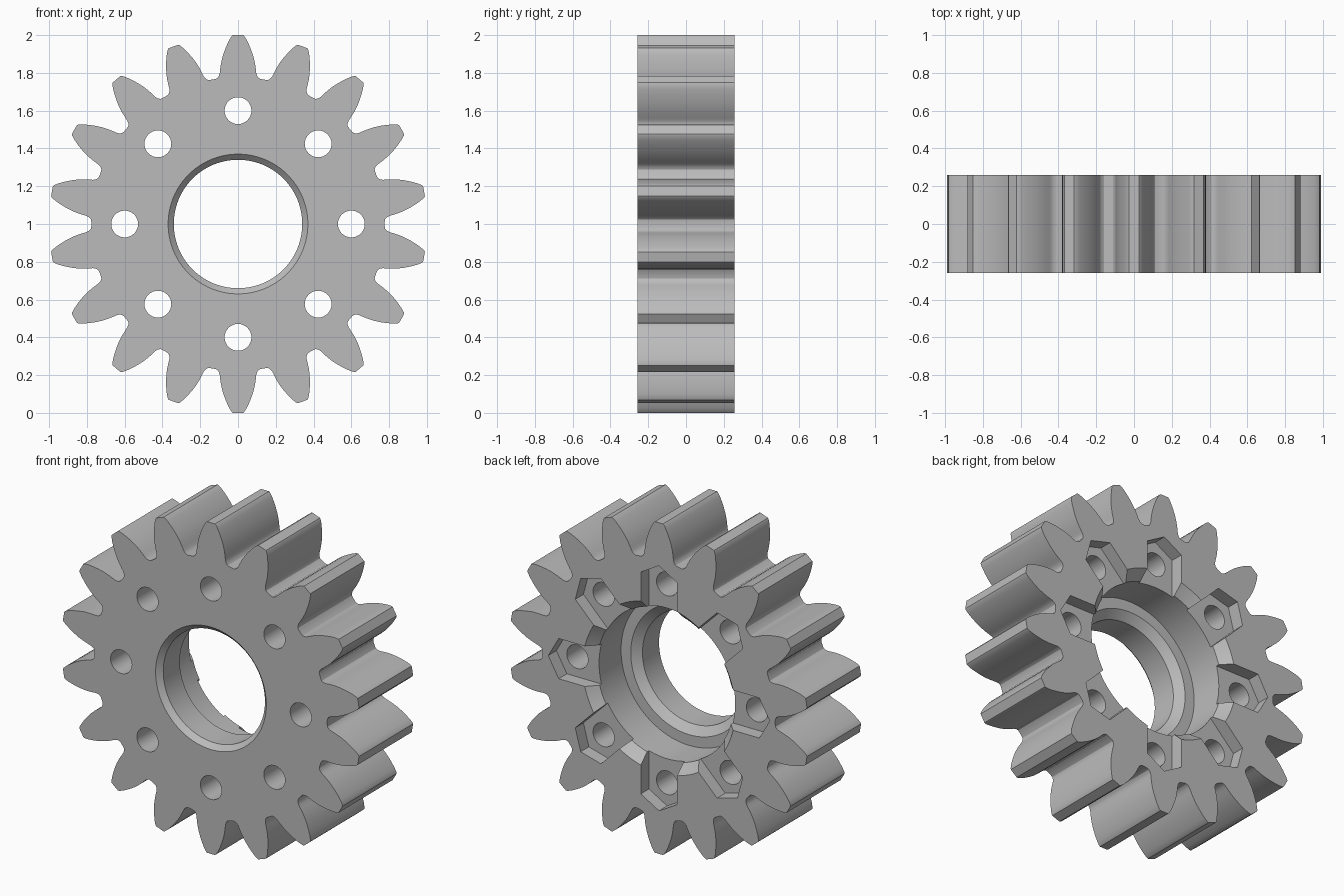
import bpy
import bmesh
import math

cube = bpy.data.objects.get("Cube")
if cube:
    bpy.data.objects.remove(cube, do_unlink=True)

TEETH, HOLES = 18, 8
HALF = 0.258                      # half thickness of the gear
HOLE_RING, HOLE_R = 0.6, 0.071
NUT_R, NUT_FLOOR = 0.14, 0.18

steel = bpy.data.materials.new("grey")
steel.use_nodes = True
GREY = (0.5, 0.5, 0.5, 1)
steel.diffuse_color = GREY
steel.node_tree.nodes["Principled BSDF"].inputs["Base Color"].default_value = GREY


def turn(p, a):
    """Rotate a point (across, outward) about the gear axis."""
    return (p[0] * math.cos(a) + p[1] * math.sin(a),
            p[1] * math.cos(a) - p[0] * math.sin(a))


def finish(bm, name):
    bmesh.ops.recalc_face_normals(bm, faces=bm.faces)
    mesh = bpy.data.meshes.new(name)
    bm.to_mesh(mesh)
    bm.free()
    mesh.materials.append(steel)
    obj = bpy.data.objects.new(name, mesh)
    bpy.context.collection.objects.link(obj)
    return obj


def loft(name, rings):
    """Solid through (outline, y) rings, centred on z = 1, with capped ends."""
    bm = bmesh.new()
    loops = [[bm.verts.new((x, y, 1 + z)) for x, z in pts] for pts, y in rings]
    for a, b in zip(loops, loops[1:]):
        for i in range(len(a)):
            j = (i + 1) % len(a)
            bm.faces.new((a[i], a[j], b[j], b[i]))
    bm.faces.new(loops[0])
    bm.faces.new(loops[-1])
    return finish(bm, name)


def circle(r, n, centre=(0, 0)):
    return [(centre[0] + r * math.sin(math.tau * i / n),
             centre[1] + r * math.cos(math.tau * i / n)) for i in range(n)]


def cut(target, cutter):
    cutter.hide_render = True
    mod = target.modifiers.new("cut", "BOOLEAN")
    mod.operation = "DIFFERENCE"
    mod.solver = "EXACT"
    mod.object = cutter
    bpy.context.view_layer.objects.active = target
    bpy.ops.object.modifier_apply(modifier=mod.name)
    bpy.data.objects.remove(cutter, do_unlink=True)


# Toothed body: half a tooth, mirrored and repeated round the axis
half_tooth = [(0.027, 1.0), (0.034, 0.994), (0.047, 0.973), (0.061, 0.943),
              (0.074, 0.91), (0.084, 0.878), (0.091, 0.845), (0.095, 0.815),
              (0.097, 0.797), (0.102, 0.782), (0.111, 0.771), (0.123, 0.767)]
tooth = [(-x, r) for x, r in reversed(half_tooth)] + half_tooth
outline = [turn(p, math.tau * k / TEETH) for k in range(TEETH) for p in tooth]
gear = loft("spur_gear", [(outline, -HALF), (outline, HALF)])

# Stepped bore: front chamfer, narrow bore, bearing seat, wide rear bore
bore = [(0.412, -0.3), (0.34, -0.228), (0.34, -0.07), (0.39, -0.03),
        (0.455, -0.03), (0.455, 0.198), (0.547, 0.29 + 0.008)]
cut(gear, loft("bore_cutter", [(circle(r, 96), y) for r, y in bore]))

# Bolt holes and hexagonal nut pockets that open into the bore
w, h = NUT_R * math.sqrt(3) / 2, NUT_R / 2
pocket = [(-w, 0.38), (-w, HOLE_RING + h), (0, HOLE_RING + NUT_R),
          (w, HOLE_RING + h), (w, 0.38)]
for k in range(HOLES):
    a = math.tau * k / HOLES
    shape = [turn(p, a) for p in pocket]
    cut(gear, loft("pocket_cutter", [(shape, NUT_FLOOR), (shape, 0.4)]))
    ring = circle(HOLE_R, 32, turn((0, HOLE_RING), a))
    cut(gear, loft("hole_cutter", [(ring, -0.4), (ring, 0.4)]))

# Smooth flanks and bores, crisp edges
bpy.ops.object.select_all(action="DESELECT")
gear.select_set(True)
bpy.context.view_layer.objects.active = gear
bpy.ops.object.shade_smooth_by_angle(angle=math.radians(30))
